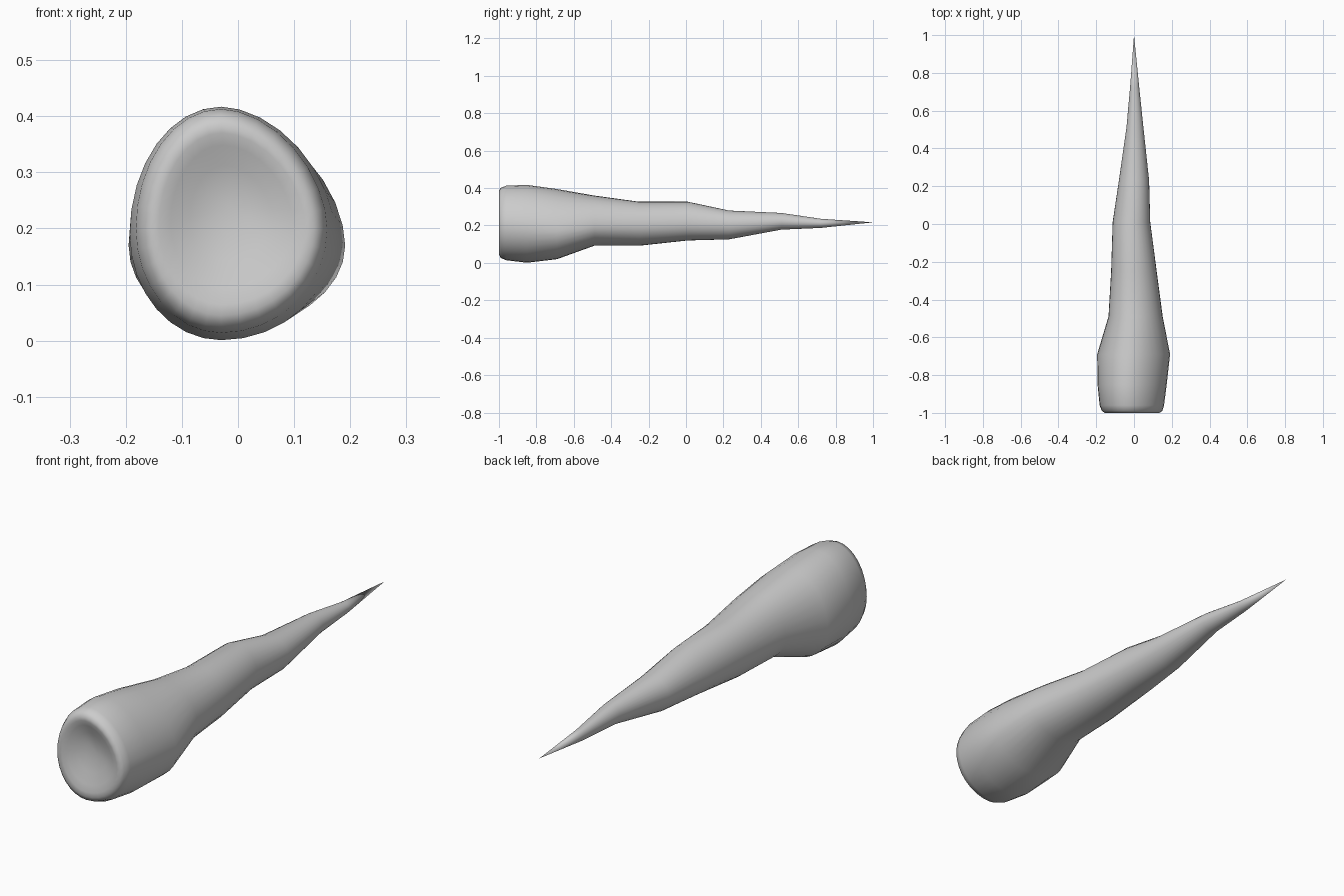
import bpy, bmesh
from math import cos, sin, pi

if "Cube" in bpy.data.objects:
    bpy.data.objects.remove(bpy.data.objects["Cube"])

SEGMENTS = 32

# Cross-sections from butt to tip: y, left, right, bottom, top, apex x, widest z
SECTIONS = [
    (-1.00, -0.155, 0.135, 0.045, 0.385, -0.03, 0.20),
    (-0.99, -0.170, 0.150, 0.026, 0.402, -0.03, 0.20),
    (-0.96, -0.182, 0.159, 0.014, 0.413, -0.03, 0.20),
    (-0.85, -0.193, 0.173, 0.001, 0.417, -0.03, 0.19),
    (-0.69, -0.195, 0.191, 0.020, 0.395, -0.02, 0.17),
    (-0.49, -0.135, 0.152, 0.092, 0.360, -0.01, 0.20),
    (-0.25, -0.121, 0.120, 0.092, 0.327, -0.01, 0.20),
    (0.01, -0.113, 0.086, 0.120, 0.327, -0.01, 0.21),
    (0.23, -0.080, 0.080, 0.126, 0.280, 0.0, 0.205),
    (0.51, -0.040, 0.050, 0.178, 0.267, 0.0, 0.22),
    (0.72, -0.021, 0.028, 0.187, 0.236, 0.0, 0.212),
]


def section_points(y, left, right, bottom, top, cx, cz):
    """Egg-shaped ring of four quarter curves; upper right is flatter."""
    pts = []
    for i in range(SEGMENTS):
        a = 2 * pi * i / SEGMENTS
        c, s = cos(a), sin(a)
        flat = 1.12 if c > 0.001 and s > 0.001 and y < -0.6 else 1.0
        dx = abs(c) ** flat * ((right - cx) if c > 0 else (left - cx))
        dz = abs(s) ** flat * ((top - cz) if s > 0 else (bottom - cz))
        pts.append((cx + dx, y, cz + dz))
    return pts


bm = bmesh.new()
rings = []

# Dished front end: shrunken copies of the first section, pushed inward
rim = section_points(*SECTIONS[0])
mid_x, mid_z = -0.015, 0.24
for scale, y in ((0.25, -0.969), (0.5, -0.977), (0.75, -0.992), (0.9, -0.999)):
    rings.append([bm.verts.new((mid_x + (x - mid_x) * scale, y,
                                mid_z + (z - mid_z) * scale))
                  for x, _, z in rim])

# Tapering body
for sec in SECTIONS:
    rings.append([bm.verts.new(p) for p in section_points(*sec)])

for a, b in zip(rings, rings[1:]):
    for i in range(SEGMENTS):
        j = (i + 1) % SEGMENTS
        bm.faces.new((a[i], a[j], b[j], b[i]))

# Dish centre and sharp tip
centre = bm.verts.new((mid_x, -0.965, mid_z))
tip = bm.verts.new((0, 1, 0.217))
for i in range(SEGMENTS):
    j = (i + 1) % SEGMENTS
    bm.faces.new((centre, rings[0][j], rings[0][i]))
    bm.faces.new((tip, rings[-1][i], rings[-1][j]))

bmesh.ops.recalc_face_normals(bm, faces=bm.faces)
for f in bm.faces:
    f.smooth = True

mesh = bpy.data.meshes.new("tapered_spike")
bm.to_mesh(mesh)
bm.free()
spike = bpy.data.objects.new("tapered_spike", mesh)
bpy.context.collection.objects.link(spike)
